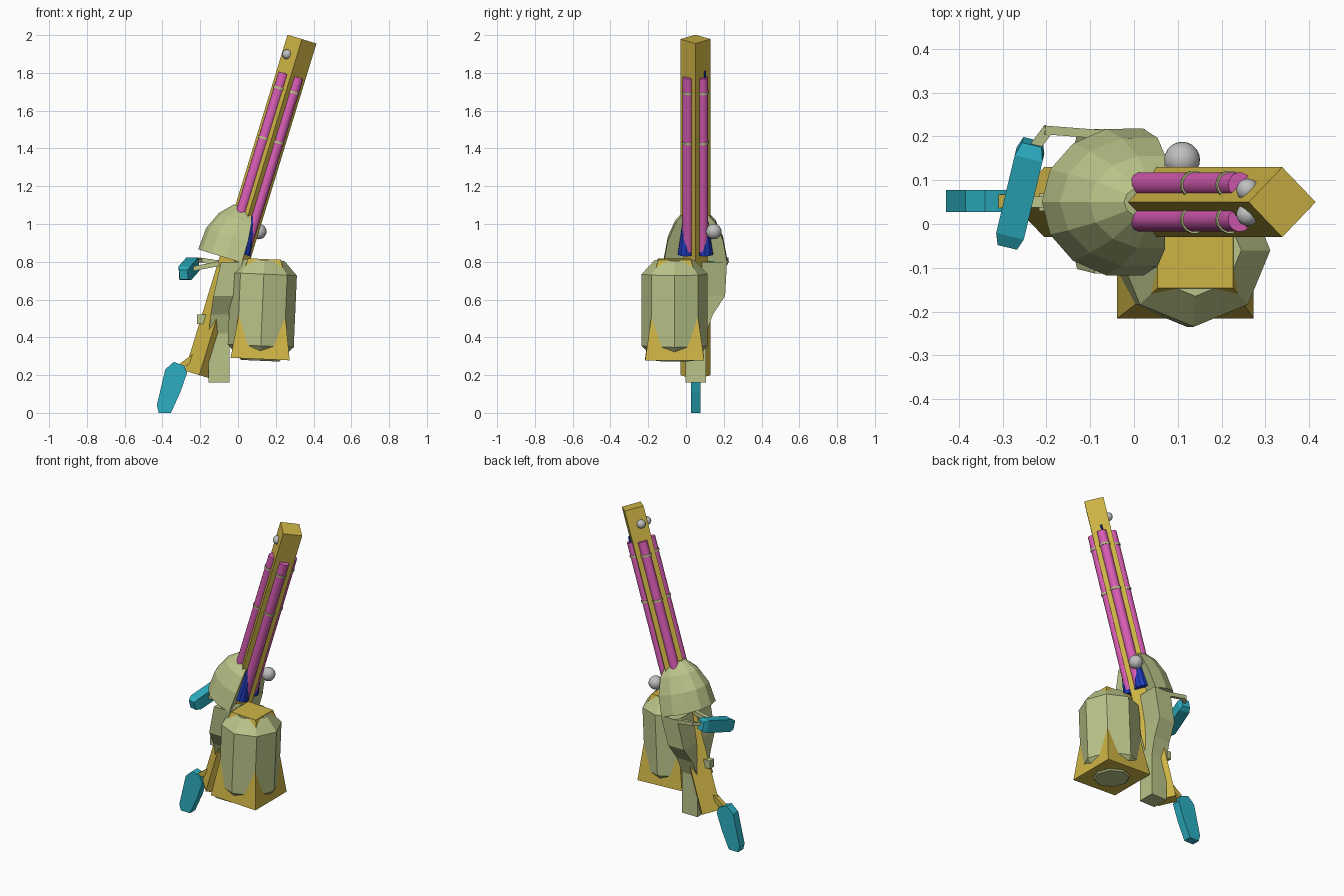
import bpy, bmesh, math
from mathutils import Matrix, Vector

if "Cube" in bpy.data.objects:
    bpy.data.objects.remove(bpy.data.objects["Cube"])

def mat(name, c):
    m = bpy.data.materials.new(name)
    m.diffuse_color = (*c, 1)
    m.use_nodes = True
    m.node_tree.nodes["Principled BSDF"].inputs["Base Color"].default_value = m.diffuse_color
    return m

YELLOW = mat("mustard yellow", (.62, .46, .06))
OLIVE = mat("pale olive", (.49, .55, .25))
TEAL = mat("teal", (.025, .43, .54))
PINK = mat("magenta", (.70, .11, .47))
BLUE = mat("deep blue", (.014, .045, .52))
GREY = mat("light grey", (.52, .52, .52))

# Leaning frame of the long beam, and slightly tilted frame of the tank
BEAM = Matrix.Translation((-.205, .05, .2)) @ Matrix.Rotation(math.radians(17), 4, 'Y')
TANK = Matrix.Translation((.117, -.06, .28)) @ Matrix.Rotation(math.radians(2.5), 4, 'Y')
WORLD = Matrix.Identity(4)

def finish(name, bm, material, frame=WORLD, smooth=False):
    bm.transform(frame)
    bmesh.ops.recalc_face_normals(bm, faces=bm.faces)
    me = bpy.data.meshes.new(name)
    bm.to_mesh(me)
    bm.free()
    me.materials.append(material)
    for p in me.polygons:
        p.use_smooth = smooth and len(p.vertices) < 5
    ob = bpy.data.objects.new(name, me)
    bpy.context.collection.objects.link(ob)
    return ob

def loft(name, rings, material, frame=WORLD, smooth=False):
    """Join rings of equal point count and cap both ends."""
    bm = bmesh.new()
    rows = [[bm.verts.new(p) for p in r] for r in rings]
    n = len(rows[0])
    for a, b in zip(rows, rows[1:]):
        for i in range(n):
            j = (i + 1) % n
            bm.faces.new((a[i], a[j], b[j], b[i]))
    bm.faces.new(rows[0])
    bm.faces.new(rows[-1])
    return finish(name, bm, material, frame, smooth)

def ring(r, z, n, c=(0, 0), start=0):
    return [(c[0] + r * math.cos(start + math.tau * i / n),
             c[1] + r * math.sin(start + math.tau * i / n), z) for i in range(n)]

def lathe(name, prof, n, material, frame, c=(0, 0), start=0, smooth=False):
    return loft(name, [ring(r, z, n, c, start) for r, z in prof], material, frame, smooth)

def ball(name, pos, r, frame=WORLD):
    bm = bmesh.new()
    bmesh.ops.create_uvsphere(bm, u_segments=20, v_segments=12, radius=r,
                              matrix=Matrix.Translation(pos))
    return finish(name, bm, GREY, frame, True)

def bar(name, a, b, w, h, material, taper=1, end=.15):
    """Box bar between two points, with optional narrowed ends."""
    a, b = Vector(a), Vector(b)
    d = b - a
    rot = d.to_track_quat('Z', 'Y').to_matrix().to_4x4()
    L = d.length
    secs = [(0, taper), (L * end, 1), (L * (1 - end), 1), (L, taper)]
    rings = [[(x * w * k / 2, y * h * k / 2, z) for x, y in ((-1, -1), (1, -1), (1, 1), (-1, 1))]
             for z, k in secs]
    return loft(name, rings, material, Matrix.Translation(a) @ rot)

# Long diamond-section beam
lathe("main_beam", [(.08, 0), (.08, 1.86)], 4, YELLOW, BEAM)

# Four tubes with clips, plus flared bases on the open side
for sx in (-1, 1):
    for sy in (-1, 1):
        c = (sx * .04, sy * .04)
        lathe("glow_tube", [(.028, .70), (.028, 1.66)], 14, PINK, BEAM, c, smooth=True)
        for s in (1.30, 1.577):
            lathe("tube_clip", [(.032, s - .006), (.032, s + .006)], 14, OLIVE, BEAM, c)
        if sx > 0:
            lathe("flared_base", [(.045, .68), (.012, .90)], 10, BLUE, BEAM, (.03, sy * .05))
    # Studs near the tip
    ball("tip_stud", (-.052, sx * .028, 1.76), .026, BEAM)
lathe("blue_needle", [(.008, 1.58), (.006, 1.695)], 6, BLUE, BEAM, (.042, .05))

# Large side ball and its pin
ball("side_ball", (.11, .147, .96), .041)

# Half dome hood, open towards +x
rings = []
for s, rx, ry, x0 in ((.635, .20, .172, 0), (.755, .193, .15, 0), (.85, .15, .108, -.002), (.917, .08, .045, -.01)):
    pts = [(x0, 0, s)]
    for i in range(9):
        a = math.radians(-102 + 25.5 * i)
        pts.append((x0 - rx * math.cos(a), ry * math.sin(a), s))
    rings.append(pts)
loft("dome_hood", rings, OLIVE, BEAM)

# Body under the hood, narrowing into the lower grip
rings = []
for z, x0, x1, h in ((.162, -.155, -.045, .054), (.42, -.155, -.045, .054), (.52, -.145, -.035, .09),
                     (.62, -.13, -.02, .155), (.80, -.09, .025, .165)):
    rings.append([(x0, .052 - h, z), (x1, .052 - h, z), (x1, .052 + h, z), (x0, .052 + h, z)])
loft("grip_body", rings, OLIVE)
bar("beam_clip", (-.185, .03, .495), (-.185, .07, .495), .065, .05, OLIVE)

# Side handle and its strut
bar("handle_strut", (-.075, .205, .79), (-.205, .215, .81), .02, .025, OLIVE)
bar("handle_strut_end", (-.195, .218, .81), (-.235, .165, .80), .025, .02, OLIVE)
bar("handle_pin", (-.255, .05, .76), (-.10, .05, .79), .025, .025, OLIVE)
bar("side_handle", (-.232, .187, .795), (-.288, -.047, .732), .065, .075, TEAL, .7, .12)

# Rear stock paddle and connector
prof = [(-.43, .04), (-.42, 0), (-.355, 0), (-.305, .11), (-.27, .21), (-.285, .25), (-.34, .27), (-.385, .23)]
loft("stock_paddle", [[(x, y, z) for x, z in prof] for y in (.027, .078)], TEAL)
bar("stock_link", (-.31, .052, .24), (-.23, .052, .30), .03, .03, YELLOW)

# Eight-sided tank with flared square base and square cap
lathe("tank", [(.10, -.004), (.175, .075), (.175, .455), (.105, .53)], 8, OLIVE, TANK)
q = math.pi / 4
lathe("tank_base", [(.221, .005), (.17, .26)], 4, YELLOW, TANK, start=q)
lathe("tank_cap", [(.15, .47), (.122, .535)], 4, YELLOW, TANK, start=q)
